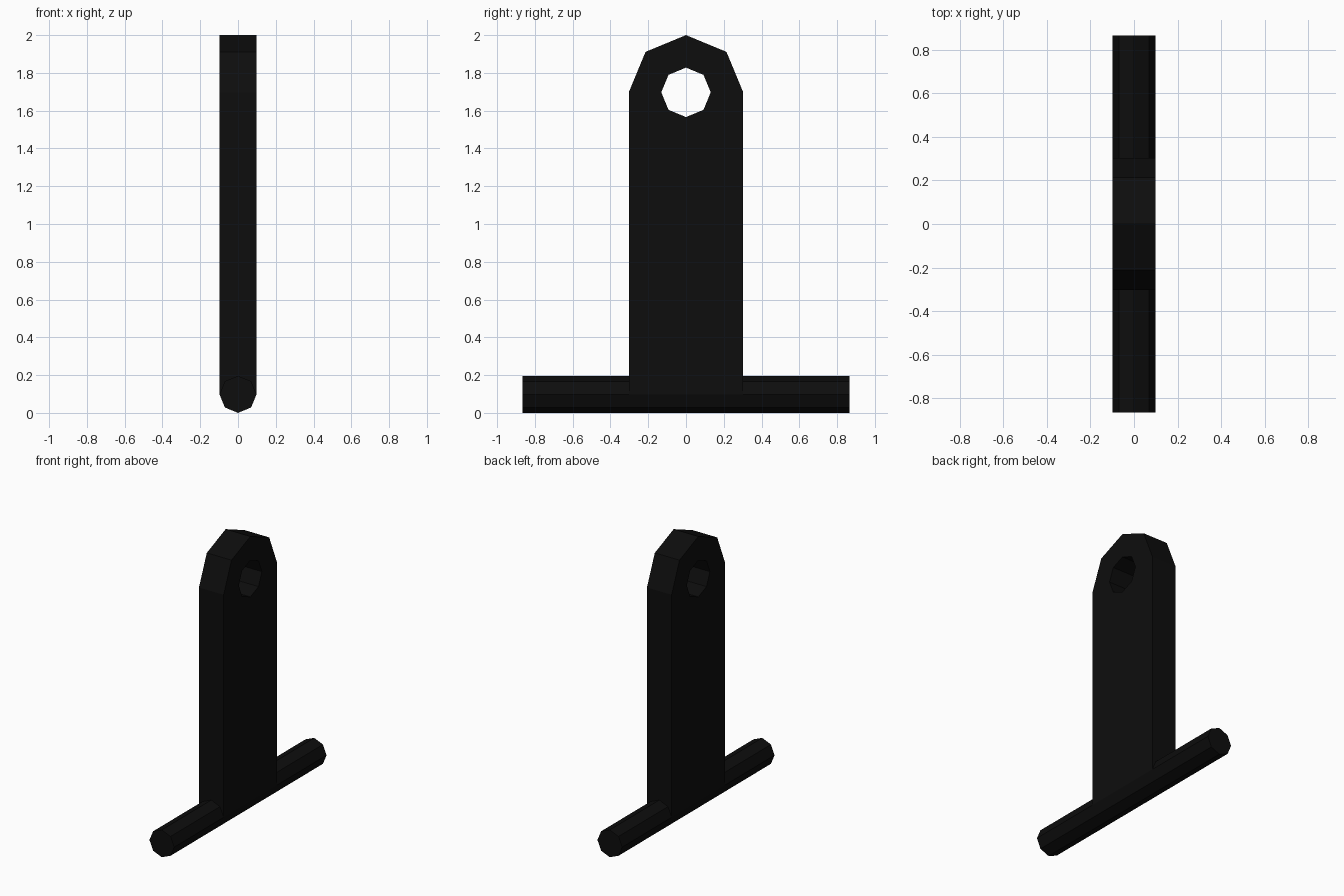
import bpy, bmesh, math

if "Cube" in bpy.data.objects:
    bpy.data.objects.remove(bpy.data.objects["Cube"])

R_BAR, HALF_BAR = 0.098, 0.865      # octagonal crossbar
R_TOP, Z_EYE, R_EYE = 0.303, 1.697, 0.131   # rounded head and its hole

black = bpy.data.materials.new("black")
black.diffuse_color = (0.004, 0.004, 0.004, 1)
black.use_nodes = True
black.node_tree.nodes["Principled BSDF"].inputs["Base Color"].default_value = black.diffuse_color


def arc(radius, z, start, count):
    """Points in 45 degree steps in the y-z plane."""
    return [(radius * math.cos(math.radians(start + 45 * i)),
             z + radius * math.sin(math.radians(start + 45 * i))) for i in range(count)]


def prism(name, loops, axis, half):
    """Fill outlines (later ones are holes) and extrude along an axis."""
    bm = bmesh.new()
    edges = []
    for loop in loops:
        vs = [bm.verts.new((-half, a, b) if axis == 0 else (a, -half, b)) for a, b in loop]
        edges += [bm.edges.new((v, vs[i - 1])) for i, v in enumerate(vs)]
    if len(loops) == 1:
        bm.faces.new(vs)
    else:
        bmesh.ops.triangle_fill(bm, edges=edges, use_beauty=True)
    ext = bmesh.ops.extrude_face_region(bm, geom=bm.faces[:], use_keep_orig=True)
    shift = [0, 0, 0]
    shift[axis] = 2 * half
    bmesh.ops.translate(bm, vec=shift,
                        verts=[g for g in ext["geom"] if isinstance(g, bmesh.types.BMVert)])
    bmesh.ops.recalc_face_normals(bm, faces=bm.faces[:])
    mesh = bpy.data.meshes.new(name)
    bm.to_mesh(mesh)
    bm.free()
    mesh.materials.append(black)
    obj = bpy.data.objects.new(name, mesh)
    bpy.context.collection.objects.link(obj)
    return obj


# Upright plate with faceted head and octagonal eye
outline = arc(R_TOP, Z_EYE, 0, 5) + [(-R_TOP, R_BAR), (R_TOP, R_BAR)]
prism("upright_plate", [outline, arc(R_EYE, Z_EYE, 0, 8)], 0, R_BAR)

# Crossbar running front to back at the foot
prism("foot_bar", [arc(R_BAR, R_BAR, 0, 8)], 1, HALF_BAR)
